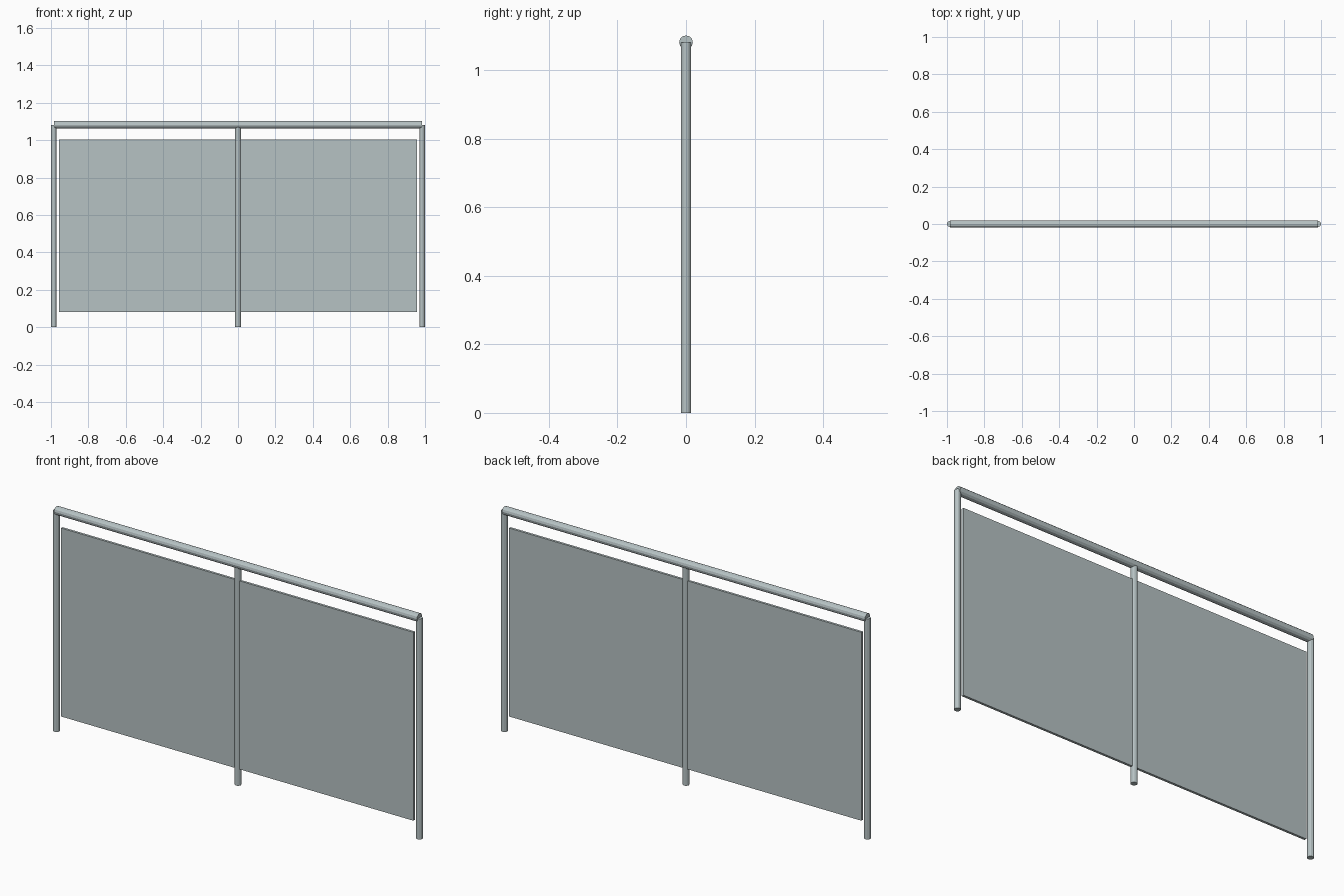
import bpy
from math import pi

cube = bpy.data.objects.get("Cube")
if cube:
    bpy.data.objects.remove(cube, do_unlink=True)

POST_X = 0.985
POST_RADIUS = 0.015
RAIL_RADIUS = 0.02
RAIL_Z = 1.082

# Brushed grey steel, used throughout
steel = bpy.data.materials.new("grey_steel")
steel.use_nodes = True
colour = (0.47, 0.54, 0.55, 1)
steel.diffuse_color = colour
steel.node_tree.nodes["Principled BSDF"].inputs["Base Color"].default_value = colour


def finish(name):
    obj = bpy.context.object
    obj.name = name
    obj.data.materials.append(steel)
    return obj


def tube(name, radius, length, location, rotation=(0, 0, 0)):
    bpy.ops.mesh.primitive_cylinder_add(
        vertices=12, radius=radius, depth=length, location=location, rotation=rotation)
    return finish(name)


# Upright posts, reaching the middle of the handrail
for name, x in (("right_post", -POST_X), ("middle_post", 0), ("left_post", POST_X)):
    tube(name, POST_RADIUS, RAIL_Z, (x, 0, RAIL_Z / 2))

# Handrail across the posts
tube("handrail", RAIL_RADIUS, POST_X * 2, (0, 0, RAIL_Z), (0, pi / 2, 0))

# Thin infill panel
BOTTOM, TOP = 0.08, 1.004
bpy.ops.mesh.primitive_cube_add(size=1, location=(0, 0, (BOTTOM + TOP) / 2))
panel = finish("infill_panel")
panel.scale = (1.912, 0.012, TOP - BOTTOM)
bpy.ops.object.transform_apply(location=False, rotation=False, scale=True)
